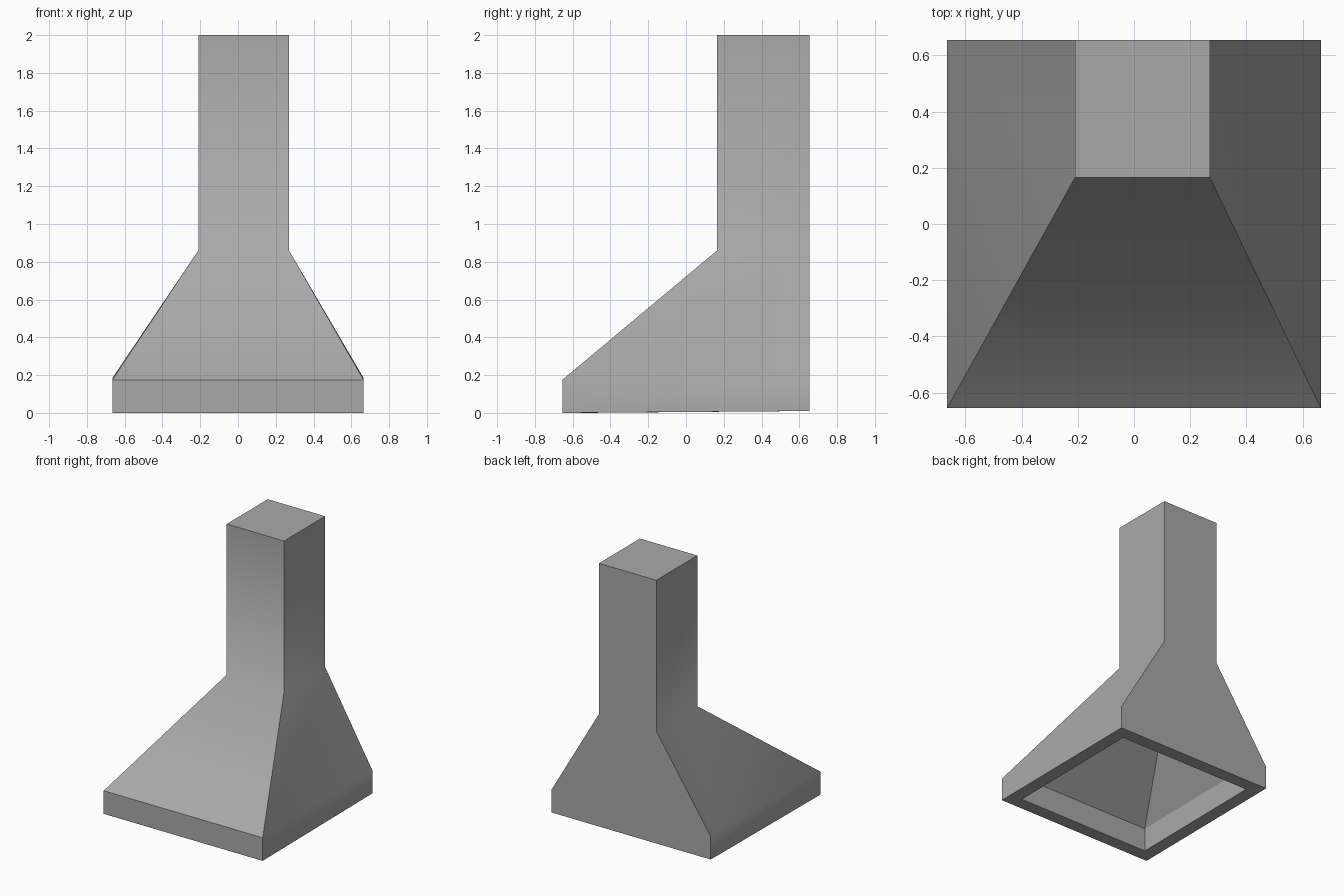
import bpy
import bmesh

cube = bpy.data.objects.get("Cube")
if cube:
    bpy.data.objects.remove(cube, do_unlink=True)

# Brushed steel material
GREY = (0.40, 0.40, 0.40, 1.0)
steel = bpy.data.materials.new("grey steel")
steel.use_nodes = True
steel.diffuse_color = GREY
steel.node_tree.nodes["Principled BSDF"].inputs["Base Color"].default_value = GREY

# Rectangular rings: x range, y range, height at front and at back
SKIRT = (-0.665, 0.665, -0.655, 0.655)
FLUE = (-0.21, 0.27, 0.165, 0.655)
WALL = 0.1


def inset(rect):
    x0, x1, y0, y1 = rect
    return (x0 + WALL, x1 - WALL, y0 + WALL, y1 - WALL)


# From the closed inner flue, down to the rim, and back up the outside
rings = [
    (inset(FLUE), 1.9, 1.9),
    (inset(FLUE), 0.86, 0.86),
    (inset(SKIRT), 0.18, 0.19),
    (inset(SKIRT), 0.0, 0.01),
    (SKIRT, 0.0, 0.01),
    (SKIRT, 0.175, 0.185),
    (FLUE, 0.86, 0.86),
    (FLUE, 2.0, 2.0),
]
OUTER_SKIRT_TOP, OUTER_FLUE_BOTTOM = 5, 6

bm = bmesh.new()
loops = []
for (x0, x1, y0, y1), zf, zb in rings:
    corners = ((x0, y0, zf), (x1, y0, zf), (x1, y1, zb), (x0, y1, zb))
    loops.append([bm.verts.new(c) for c in corners])

# Walls between neighbouring rings, then the two end caps
for a, b in zip(loops, loops[1:]):
    for i in range(4):
        j = (i + 1) % 4
        bm.faces.new((a[i], a[j], b[j], b[i]))
bm.faces.new(reversed(loops[0]))
bm.faces.new(loops[-1])
bmesh.ops.recalc_face_normals(bm, faces=bm.faces)

# Crisp corners, with soft bends where the outer walls flow into the flue
for face in bm.faces:
    face.smooth = True
for edge in bm.edges:
    edge.smooth = False
for index in (OUTER_SKIRT_TOP, OUTER_FLUE_BOTTOM):
    ring = loops[index]
    for i in range(4):
        front = i == 0
        if not (front and index == OUTER_SKIRT_TOP):
            bm.edges.get((ring[i], ring[(i + 1) % 4])).smooth = True

mesh = bpy.data.meshes.new("extractor_hood")
bm.to_mesh(mesh)
bm.free()
mesh.materials.append(steel)
hood = bpy.data.objects.new("extractor_hood", mesh)
bpy.context.collection.objects.link(hood)
